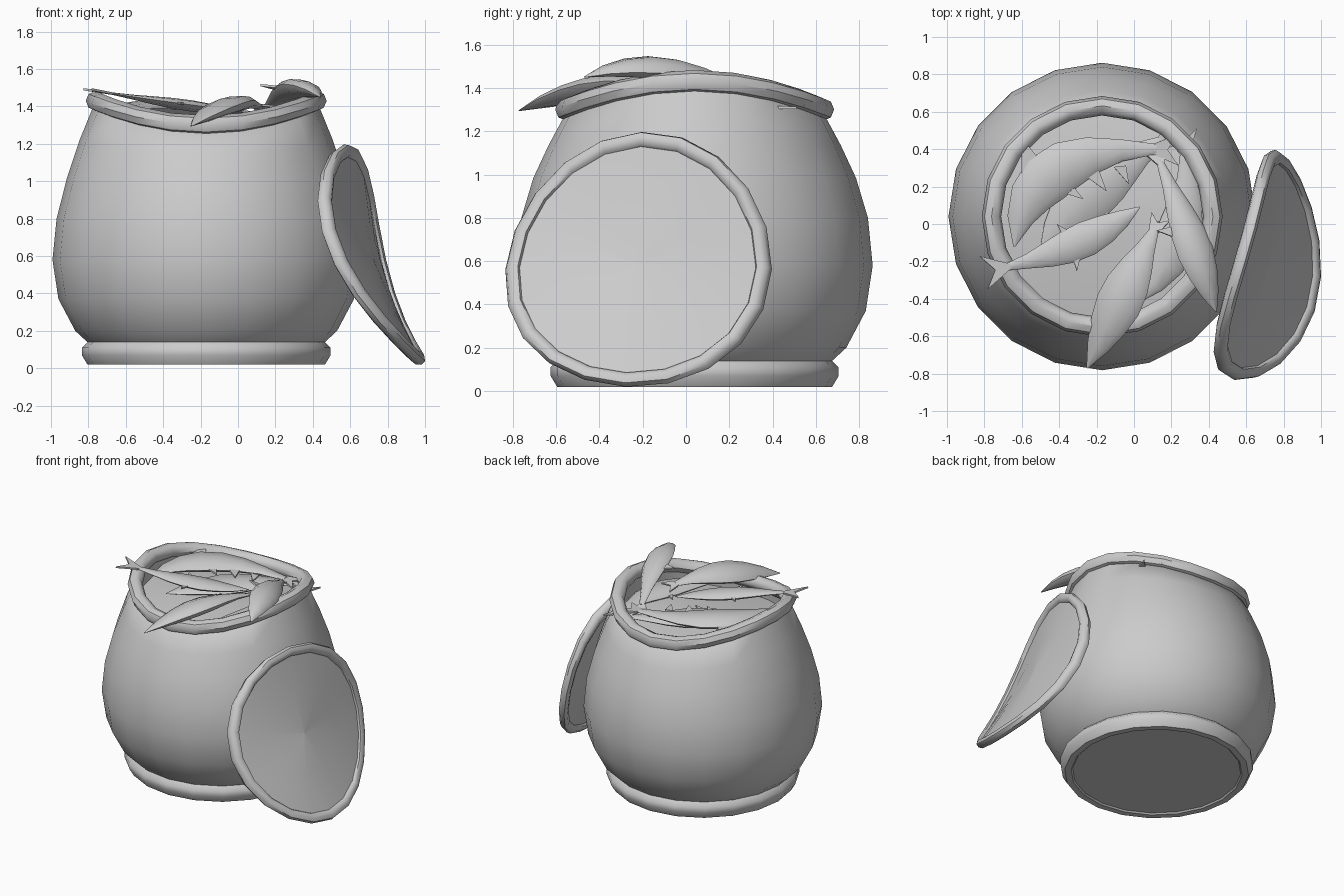
import bpy, bmesh, math
from mathutils import Vector, Matrix

if "Cube" in bpy.data.objects:
    bpy.data.objects.remove(bpy.data.objects["Cube"])

clay = bpy.data.materials.new("grey_clay")
clay.use_nodes = True
clay.diffuse_color = (0.6, 0.6, 0.6, 1)
clay.node_tree.nodes["Principled BSDF"].inputs["Base Color"].default_value = (0.6, 0.6, 0.6, 1)

SIDES = 20


def finish(name, bm, angle=45):
    bmesh.ops.remove_doubles(bm, verts=bm.verts, dist=0.0005)
    bmesh.ops.recalc_face_normals(bm, faces=bm.faces)
    mesh = bpy.data.meshes.new(name)
    bm.to_mesh(mesh)
    bm.free()
    obj = bpy.data.objects.new(name, mesh)
    bpy.context.collection.objects.link(obj)
    mesh.materials.append(clay)
    bpy.ops.object.select_all(action='DESELECT')
    obj.select_set(True)
    bpy.context.view_layer.objects.active = obj
    bpy.ops.object.shade_smooth_by_angle(angle=math.radians(angle))
    return obj


def lathe(name, profile, bend, matrix, closed=False, turn=0.0):
    """Spin (radius, height) pairs; bend gives the saddle offset at r, z."""
    bm = bmesh.new()
    rings = []
    for r, z in profile:
        ring = []
        for i in range(SIDES):
            a = math.tau * i / SIDES
            lift = bend(r, z) * math.cos(2 * (a - turn))
            ring.append(bm.verts.new((r * math.cos(a), r * math.sin(a), z + lift)))
        rings.append(ring)
    pairs = list(zip(rings, rings[1:] + rings[:1])) if closed else list(zip(rings, rings[1:]))
    for low, high in pairs:
        for i in range(SIDES):
            j = (i + 1) % SIDES
            bm.faces.new((low[i], low[j], high[j], high[i]))
    bm.transform(matrix)
    return finish(name, bm)


def tube(radius, z, thick, n=8):
    return [(radius + thick * math.cos(math.tau * k / n), z + thick * math.sin(math.tau * k / n))
            for k in range(n)]


# Pot body, rim and contents surface
place = Matrix.Translation((-0.17, 0.04, 0))


def pot_bend(r, z):
    return 0.065 * min(1, max(0, (z - 0.9) / 0.4))


body = [(0.001, 0.03), (0.58, 0.03), (0.59, 0.02), (0.635, 0.02), (0.665, 0.07), (0.665, 0.11),
        (0.635, 0.14), (0.7, 0.2), (0.79, 0.37), (0.822, 0.58), (0.80, 0.8), (0.745, 1.0),
        (0.675, 1.18), (0.61, 1.32), (0.56, 1.34), (0.57, 1.2)]
lathe("pot_body", body, pot_bend, place)
lathe("pot_rim", tube(0.592, 1.365, 0.052), pot_bend, place, True)
lathe("pot_contents", [(0.001, 1.27), (0.3, 1.27), (0.59, 1.25)],
      lambda r, z: 0.04 * (r / 0.59) ** 2, place)

# Lid leaning on the pot, bent like the rim
normal = Vector((1, -0.178, 0.365)).normalized()
across = Vector((0, 0, 1)).cross(normal).normalized()
lean = Matrix((across, normal.cross(across), normal)).transposed().to_4x4()
lean = Matrix.Translation((0.71, -0.23, 0.585)) @ lean


def lid_bend(r, z):
    return -0.07 * (r / 0.59) ** 2


twist = math.radians(-15)
lathe("lid_rim", tube(0.587, 0, 0.038), lid_bend, lean, True, twist)
for side in (-1, 1):
    lathe("lid_outside" if side > 0 else "lid_inside",
          [(r, side * 0.012) for r in (0.001, 0.3, 0.57)], lid_bend, lean, False, twist)


# Fish with a lens-shaped body, forked tail and pointed fins
def fish(name, head, middle, end, width, thick, roll=0, tail=0.12, fins=()):
    a, m, b = Vector(head), Vector(middle), Vector(end)
    c = 2 * m - (a + b) / 2
    bm = bmesh.new()

    def frame(t):
        p = a * (1 - t) ** 2 + c * 2 * t * (1 - t) + b * t * t
        d = ((c - a) * (1 - t) + (b - c) * t).normalized()
        s = d.cross(Vector((0, 0, 1))).normalized()
        s = Matrix.Rotation(math.radians(roll), 3, d) @ s
        return p, d, s, s.cross(d)

    rings = []
    shape = (0.04, 0.5, 0.82, 1, 0.95, 0.72, 0.42, 0.2)
    for k, w in enumerate(shape):
        p, d, s, u = frame(k / (len(shape) - 1))
        rings.append([bm.verts.new(p + s * width * w * math.cos(math.tau * i / 8)
                                   + u * thick * w * math.sin(math.tau * i / 8)) for i in range(8)])
    for r, q in zip(rings, rings[1:]):
        for i in range(8):
            j = (i + 1) % 8
            bm.faces.new((r[i], r[j], q[j], q[i]))
    bm.faces.new(rings[0])
    bm.faces.new(rings[-1])

    def plate(points, u):
        top = [bm.verts.new(q + u * 0.006) for q in points]
        low = [bm.verts.new(q - u * 0.006) for q in points]
        bm.faces.new(top)
        bm.faces.new(low[::-1])
        for i in range(len(top)):
            j = (i + 1) % len(top)
            bm.faces.new((top[i], low[i], low[j], top[j]))

    p, d, s, u = frame(1)
    if tail:
        for g in (-1, 1):
            plate([p - d * 0.04, p + s * g * width * 0.25, p + d * tail + s * g * tail * 0.7,
                   p + d * tail * 0.5], u)
    for t, side, size in fins:
        p, d, s, u = frame(t)
        base = p + s * side * width * 0.6
        plate([base - d * size * 0.7, base + d * size * 0.4,
               base + d * size * 0.5 + s * side * (size + width * 0.3)], u)
    finish(name, bm, 50)


fish("fish_small", (0.03, 0.09, 1.37), (-0.3, -0.1, 1.41), (-0.68, -0.23, 1.47),
     0.095, 0.03, tail=0.13, fins=[(0.55, 1, 0.05), (0.55, -1, 0.05)])
fish("fish_curved", (-0.64, -0.12, 1.38), (-0.42, 0.28, 1.39), (0.12, 0.4, 1.36),
     0.14, 0.045, tail=0.12, fins=[(0.42, -1, 0.13), (0.5, 1, 0.08), (0.7, 1, 0.08), (0.85, 1, 0.06)])
fish("fish_front", (-0.25, -0.77, 1.295), (-0.06, -0.38, 1.40), (0.11, -0.03, 1.40),
     0.125, 0.05, roll=-12, tail=0.08)
fish("fish_right", (0.44, -0.47, 1.45), (0.31, -0.1, 1.49), (0.14, 0.33, 1.37),
     0.10, 0.05, roll=15, tail=0.12, fins=[(0.6, -1, 0.07)])
fish("fish_under_right", (0.02, -0.42, 1.30), (0.24, -0.05, 1.31), (0.27, 0.38, 1.31),
     0.12, 0.04, tail=0.12, fins=[(0.5, -1, 0.06)])
fish("fish_under_back", (-0.5, -0.15, 1.29), (-0.2, 0.2, 1.31), (0.15, 0.44, 1.32),
     0.15, 0.04, tail=0.1, fins=[(0.4, 1, 0.07)])
